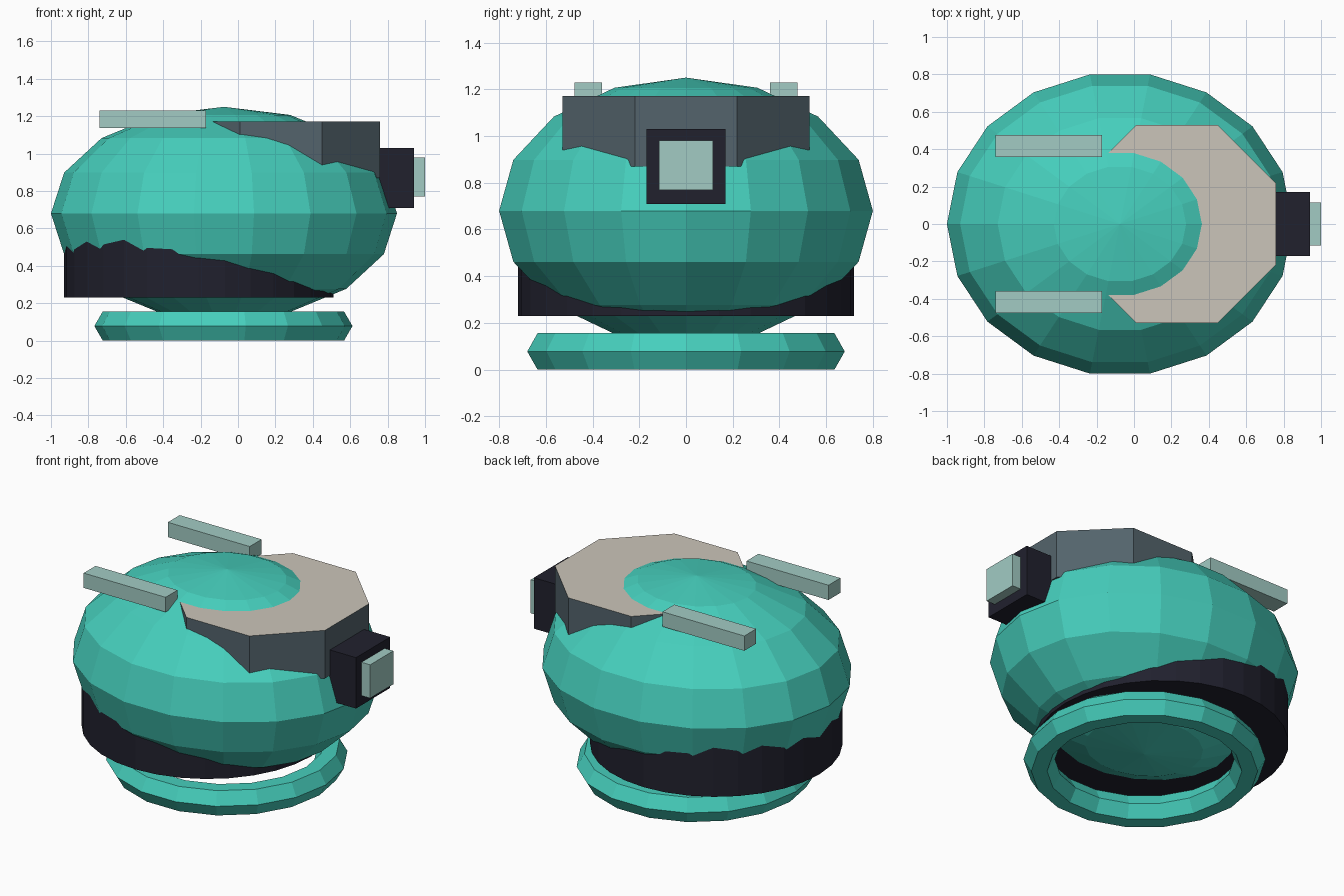
import bpy, bmesh
from math import sin, cos, pi, radians
from mathutils import Vector

cube = bpy.data.objects.get("Cube")
if cube:
    bpy.data.objects.remove(cube, do_unlink=True)


def material(name, rgb):
    m = bpy.data.materials.new(name)
    m.use_nodes = True
    m.diffuse_color = (*rgb, 1)
    m.node_tree.nodes["Principled BSDF"].inputs["Base Color"].default_value = (*rgb, 1)
    return m


teal = material("teal", (0.061, 0.62, 0.505))
navy = material("dark navy", (0.015, 0.015, 0.027))
slate = material("slate grey", (0.088, 0.127, 0.15))
beige = material("warm beige", (0.60, 0.56, 0.49))
pale = material("pale aqua", (0.36, 0.60, 0.55))


def finish(name, bm, *mats):
    bmesh.ops.remove_doubles(bm, verts=bm.verts, dist=0.0001)
    bmesh.ops.recalc_face_normals(bm, faces=bm.faces)
    mesh = bpy.data.meshes.new(name)
    bm.to_mesh(mesh)
    bm.free()
    for m in mats:
        mesh.materials.append(m)
    obj = bpy.data.objects.new(name, mesh)
    bpy.context.collection.objects.link(obj)
    return obj


def lathe(name, profile, sides, x, mats, start=0.0, ry=1.0, loop=False):
    """Revolve (radius, z) points about a vertical axis at x; open ends get caps."""
    bm = bmesh.new()
    rings = []
    for r, z in profile:
        angles = [start + 2 * pi * i / sides for i in range(sides)]
        rings.append([bm.verts.new((x + r * cos(a), ry * r * sin(a), z)) for a in angles])
    pairs = list(zip(rings, rings[1:]))
    if loop:
        pairs.append((rings[-1], rings[0]))
    else:
        for r, ring in ((profile[0][0], rings[0]), (profile[-1][0], rings[-1])):
            if r > 0.001:
                bm.faces.new(ring)
    for low, high in pairs:
        for i in range(sides):
            j = (i + 1) % sides
            bm.faces.new((low[i], low[j], high[j], high[i]))
    return finish(name, bm, *mats)


def box(name, low, high, mat):
    bm = bmesh.new()
    bmesh.ops.create_cube(bm, size=1)
    low, high = Vector(low), Vector(high)
    for v in bm.verts:
        v.co = (low + high) / 2 + v.co * (high - low)
    return finish(name, bm, mat)


# Helmet shell: faceted ellipsoid
arc = [-pi / 2 + pi * i / 8 for i in range(9)]
lathe("helmet_shell", [(0.925 * cos(a), 0.68 + 0.57 * sin(a)) for a in arc],
      18, -0.075, [teal], ry=0.878)

# Neck ring: hexagonal section
lathe("neck_ring", [(0.60 + 0.09 * cos(i * pi / 3), 0.078 + 0.09 * sin(i * pi / 3))
                    for i in range(6)], 18, -0.078, [teal], loop=True)

# Dark band around the lower rear
lathe("lower_band", [(0.72, 0.23), (0.72, 0.58)], 32, -0.21, [navy])

# Octagonal brow plate with a light top
brow = lathe("brow_plate", [(0.572, 0.87), (0.572, 1.172)], 8, 0.23,
             [slate, beige], start=radians(22.5))
for face in brow.data.polygons:
    face.material_index = int(face.normal.z > 0.5)

# Lamp housing and lens
box("lamp_housing", (0.62, -0.17, 0.71), (0.94, 0.17, 1.03), navy)
box("lamp_lens", (0.92, -0.115, 0.77), (1.0, 0.115, 0.98), pale)

# Pair of top bars
for side, name in ((1, "left_bar"), (-1, "right_bar")):
    y = side * 0.418
    box(name, (-0.74, y - 0.059, 1.137), (-0.17, y + 0.059, 1.23), pale)
